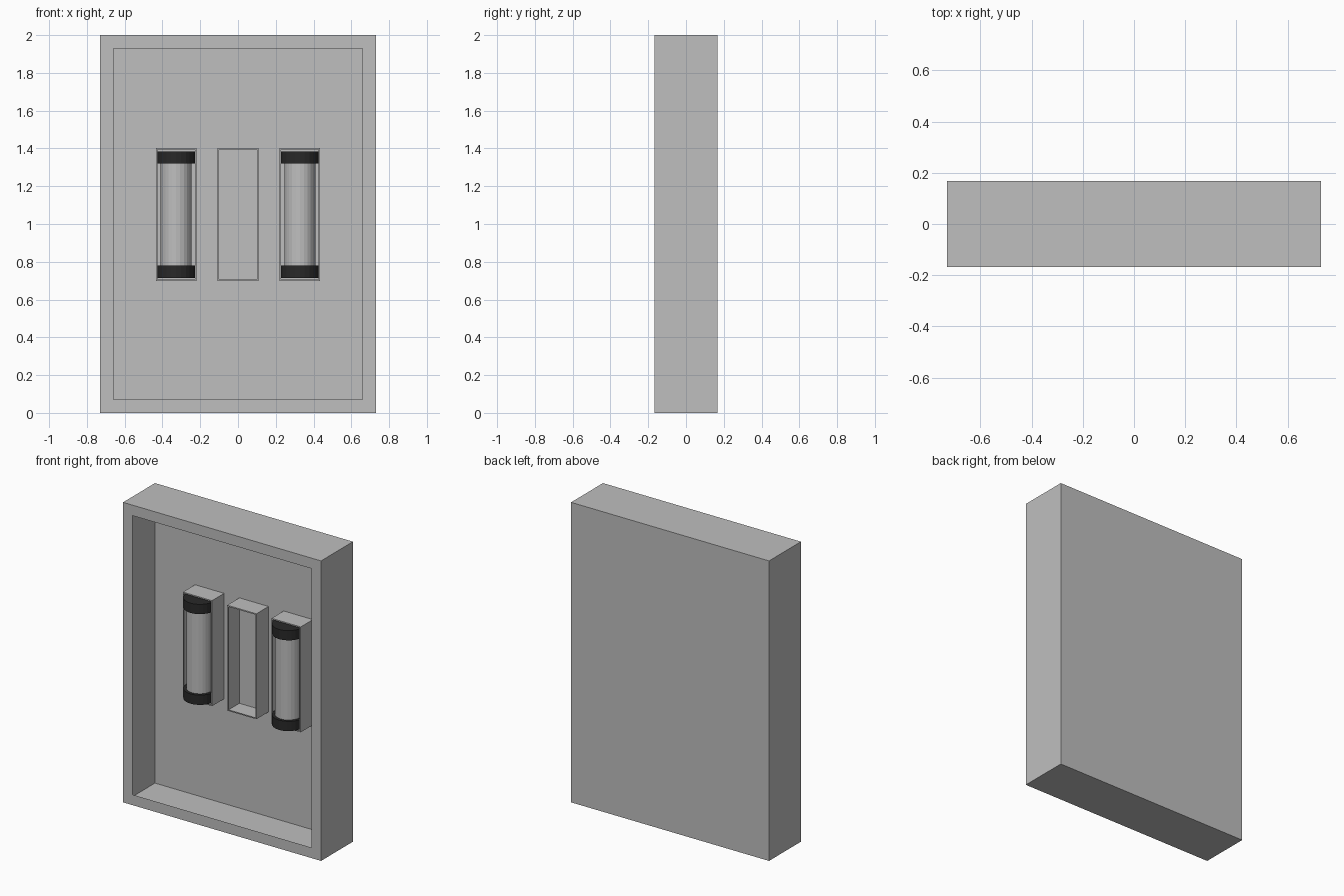
import bpy
import bmesh
from mathutils import Matrix, Vector

cube = bpy.data.objects.get("Cube")
if cube:
    bpy.data.objects.remove(cube, do_unlink=True)


def make_material(name, value):
    mat = bpy.data.materials.new(name)
    mat.use_nodes = True
    color = (value, value, value, 1)
    mat.diffuse_color = color
    mat.node_tree.nodes["Principled BSDF"].inputs["Base Color"].default_value = color
    return mat


grey = make_material("light grey", 0.52)
black = make_material("soft black", 0.022)


def finish(bm, name, mat):
    mesh = bpy.data.meshes.new(name)
    bm.to_mesh(mesh)
    bm.free()
    mesh.materials.append(mat)
    obj = bpy.data.objects.new(name, mesh)
    bpy.context.collection.objects.link(obj)
    return obj


def open_box(name, size, center, lip, keep_back):
    """Thin-walled box whose front is an inset lip around an opening."""
    bm = bmesh.new()
    bmesh.ops.create_cube(bm, size=1)
    bmesh.ops.scale(bm, vec=size, verts=bm.verts)
    bmesh.ops.translate(bm, vec=center, verts=bm.verts)
    bm.normal_update()
    front = [f for f in bm.faces if f.normal.y < -0.9]
    back = [f for f in bm.faces if f.normal.y > 0.9]
    bmesh.ops.inset_region(bm, faces=front, thickness=lip, use_even_offset=True)
    bmesh.ops.delete(bm, geom=front + ([] if keep_back else back), context="FACES")
    return finish(bm, name, grey)


def cylinder(name, radius, bottom, top, x, y, mat):
    bm = bmesh.new()
    place = Matrix.Translation(Vector((x, y, (bottom + top) / 2)))
    bmesh.ops.create_cone(bm, cap_ends=True, segments=24, radius1=radius,
                          radius2=radius, depth=top - bottom, matrix=place)
    return finish(bm, name, mat)


# Hollow case with a rim around its front opening
BACK = 0.168
open_box("case", (1.46, 2 * BACK, 2), (0, 0, 1), 0.07, True)

# Three holders standing on the back panel
HOLDER_DEPTH = 0.128
SPACING = 0.327
for side, label in ((-1, "right"), (0, "middle"), (1, "left")):
    x = side * SPACING
    open_box(label + "_holder", (0.215, HOLDER_DEPTH, 0.703),
             (x, BACK - HOLDER_DEPTH / 2, 1.05), 0.008, False)
    if side == 0:
        continue
    # Tube with a dark cap on each end
    y = BACK - 0.102
    cylinder(label + "_tube", 0.082, 0.78, 1.32, x, y, grey)
    cylinder(label + "_top_cap", 0.101, 1.32, 1.385, x, y, black)
    cylinder(label + "_bottom_cap", 0.101, 0.715, 0.78, x, y, black)
